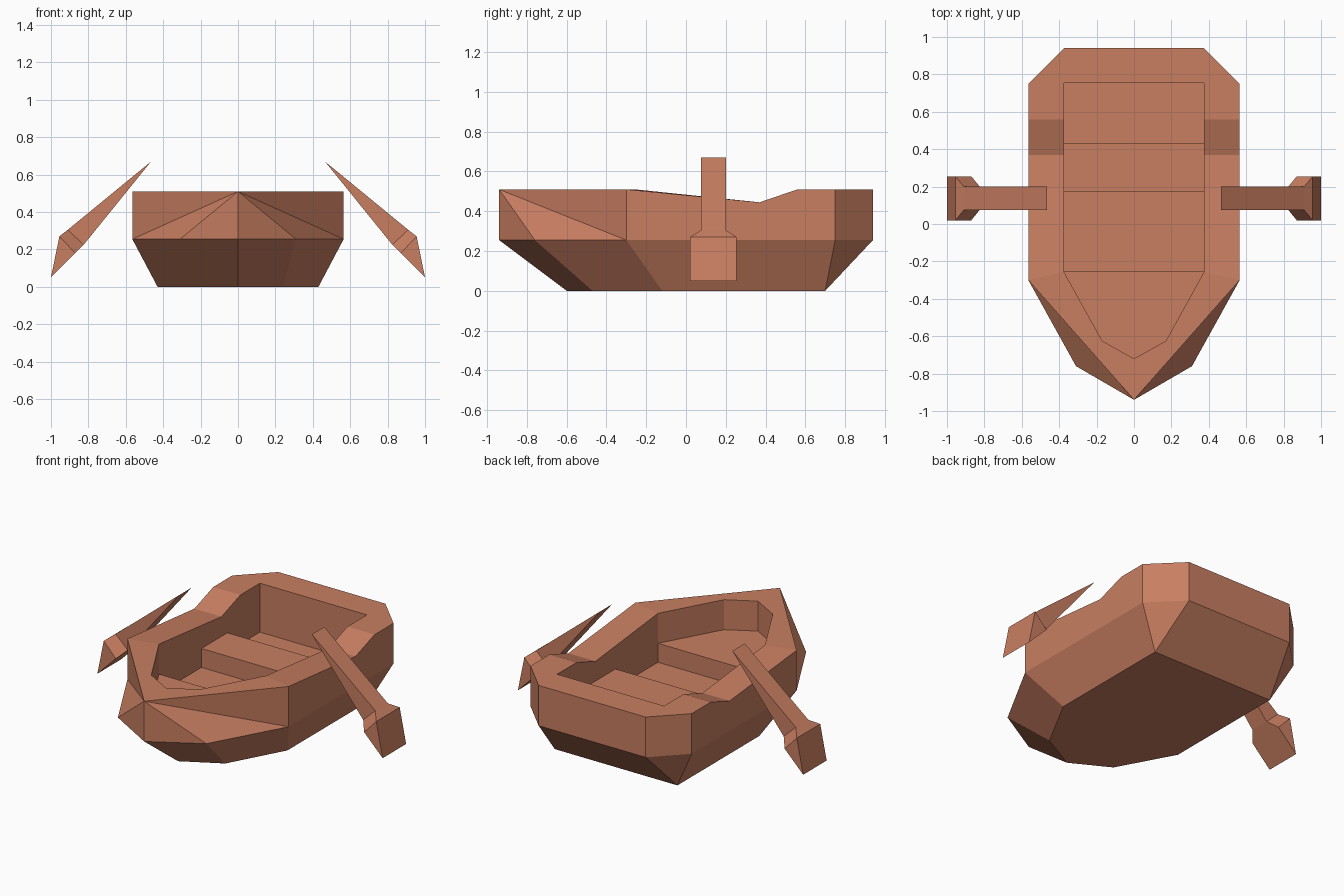
import bpy
import bmesh
from mathutils import Matrix

default_cube = bpy.data.objects.get("Cube")
if default_cube:
    bpy.data.objects.remove(default_cube, do_unlink=True)

# The single wood colour
wood = bpy.data.materials.new("reddish_wood")
wood.use_nodes = True
colour = (0.58, 0.21, 0.12, 1)
wood.diffuse_color = colour
wood.node_tree.nodes["Principled BSDF"].inputs["Base Color"].default_value = colour


def build_object(name, points, faces, mirror=False):
    """Make a flat-shaded object from named points; optionally mirror it in x."""
    bm = bmesh.new()
    verts = {key: bm.verts.new(co) for key, co in points.items()}
    for face in faces:
        bm.faces.new([verts[key] for key in face.split()])
    if mirror:
        bmesh.ops.mirror(bm, geom=bm.verts[:] + bm.edges[:] + bm.faces[:],
                         matrix=Matrix.Identity(4), merge_dist=0.001, axis='X')
    bmesh.ops.recalc_face_normals(bm, faces=bm.faces[:])
    mesh = bpy.data.meshes.new(name)
    bm.to_mesh(mesh)
    bm.free()
    mesh.materials.append(wood)
    obj = bpy.data.objects.new(name, mesh)
    bpy.context.collection.objects.link(obj)
    return obj


# Main heights and half widths
top, dip, waist, floor, deck = 0.51, 0.445, 0.255, 0.2, 0.32
beam, inner = 0.565, 0.375
bow, shoulder, stern = -0.94, -0.3, 0.94
deck_y, back_y = -0.255, 0.755

# Points of one half of the hull
hull = {
    # keel plate
    "keel_bow": (0, -0.6, 0), "keel_cheek": (0.24, -0.47, 0),
    "keel_side": (0.43, -0.12, 0), "keel_back": (0.43, 0.7, 0),
    "keel_mid": (0, 0.7, 0),
    # waist line
    "waist_bow": (0, bow, waist), "waist_cheek": (0.31, -0.76, waist),
    "waist_side": (beam, shoulder, waist), "waist_quarter": (beam, 0.75, waist),
    "waist_stern": (inner, stern, waist), "waist_mid": (0, stern, waist),
    # outer rim
    "rim_bow": (0, bow, top), "rim_side": (beam, shoulder, top),
    "rim_dip": (beam, 0.37, dip), "rim_rise": (beam, 0.56, top),
    "rim_quarter": (beam, 0.75, top), "rim_stern": (inner, stern, top),
    "rim_mid": (0, stern, top),
    # inner rim
    "in_bow": (0, -0.72, top), "in_cheek": (0.17, -0.625, top),
    "in_side": (inner, deck_y, top), "in_dip": (inner, 0.37, dip),
    "in_rise": (inner, 0.56, top), "in_back": (inner, back_y, top),
    "in_mid": (0, back_y, top),
    # bow deck and well floor
    "deck_bow": (0, -0.72, deck), "deck_cheek": (0.17, -0.625, deck),
    "deck_side": (inner, deck_y, deck), "deck_mid": (0, deck_y, deck),
    "floor_front": (inner, deck_y, floor), "floor_front_mid": (0, deck_y, floor),
    "floor_back": (inner, back_y, floor), "floor_back_mid": (0, back_y, floor),
}
hull_faces = [
    # underside
    "keel_bow keel_cheek keel_side keel_back keel_mid",
    "keel_bow waist_bow waist_cheek keel_cheek",
    "keel_cheek waist_cheek waist_side keel_side",
    "keel_side waist_side waist_quarter keel_back",
    "keel_back waist_quarter waist_stern",
    "keel_back waist_stern waist_mid keel_mid",
    # outer sides
    "rim_bow waist_bow waist_cheek",
    "rim_bow waist_cheek waist_side",
    "rim_bow waist_side rim_side",
    "waist_side waist_quarter rim_quarter rim_rise rim_dip rim_side",
    "waist_quarter waist_stern rim_stern rim_quarter",
    "waist_stern waist_mid rim_mid rim_stern",
    # rim top
    "rim_bow rim_side in_side in_cheek in_bow",
    "rim_side rim_dip in_dip in_side",
    "rim_dip rim_rise in_rise in_dip",
    "rim_rise rim_quarter in_back in_rise",
    "rim_quarter rim_stern in_back",
    "rim_stern rim_mid in_mid in_back",
    # inside
    "in_bow in_cheek deck_cheek deck_bow",
    "in_cheek in_side deck_side deck_cheek",
    "deck_bow deck_cheek deck_side deck_mid",
    "deck_mid deck_side floor_front floor_front_mid",
    "in_side in_dip in_rise in_back floor_back floor_front deck_side",
    "in_back in_mid floor_back_mid floor_back",
    "floor_front floor_back floor_back_mid floor_front_mid",
]
build_object("hull", hull, hull_faces, mirror=True)

# Bench across the well
bpy.ops.mesh.primitive_cube_add(size=1, location=(0, 0.3, (floor + deck) / 2))
bench = bpy.context.object
bench.name = "bench"
bench.scale = (2 * inner, 0.26, deck - floor)
bench.data.materials.append(wood)

# Oars: wedge shaft, flared neck and wedge blade, as stations along the length:
# upper (x, z), lower (x, z), half width
stations = [
    ((0.465, 0.67), (0.465, 0.67), 0.0625),
    ((0.91, 0.305), (0.825, 0.225), 0.0625),
    ((0.955, 0.27), (0.87, 0.18), 0.1175),
    ((1.0, 0.05), (1.0, 0.05), 0.1175),
]
oar_y = 0.1375


def build_oar(name, side):
    bm = bmesh.new()
    rings = []
    for upper, lower, half in stations:
        corners = ((upper, -half), (upper, half), (lower, half), (lower, -half))
        rings.append([bm.verts.new((side * p[0], oar_y + dy, p[1]))
                      for p, dy in corners])
    for a, b in zip(rings, rings[1:]):
        for i in range(4):
            j = (i + 1) % 4
            bm.faces.new((a[i], a[j], b[j], b[i]))
    # close the sharp ends
    bmesh.ops.remove_doubles(bm, verts=bm.verts[:], dist=0.001)
    bmesh.ops.recalc_face_normals(bm, faces=bm.faces[:])
    mesh = bpy.data.meshes.new(name)
    bm.to_mesh(mesh)
    bm.free()
    mesh.materials.append(wood)
    bpy.context.collection.objects.link(bpy.data.objects.new(name, mesh))


build_oar("left_oar", 1)
build_oar("right_oar", -1)
